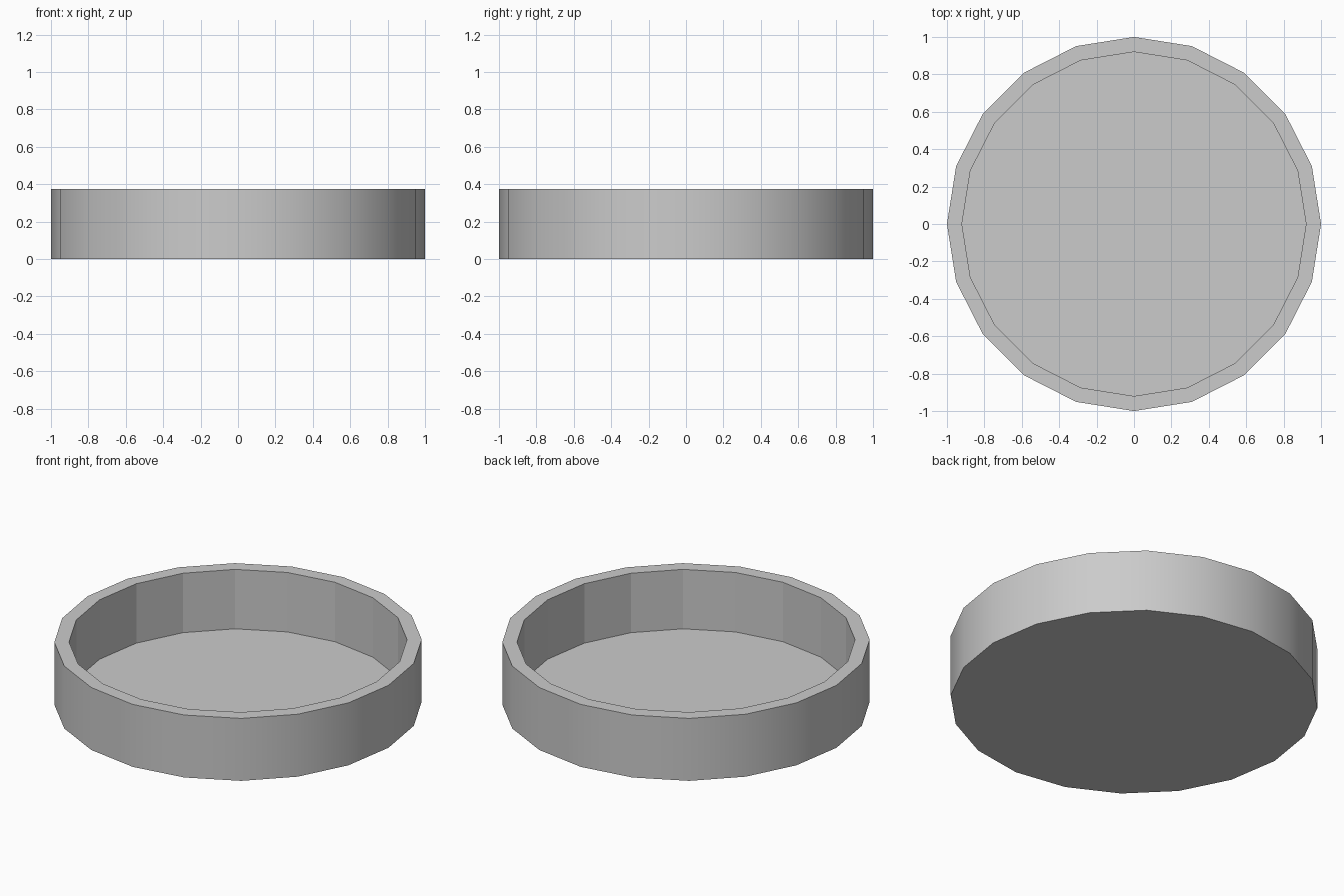
import bpy, bmesh
from math import cos, sin, tau

if "Cube" in bpy.data.objects:
    bpy.data.objects.remove(bpy.data.objects["Cube"])

SIDES = 20
HEIGHT = 0.375
FLOOR = 0.018

bm = bmesh.new()


def ring(radius, z):
    return [bm.verts.new((radius * cos(tau * i / SIDES), radius * sin(tau * i / SIDES), z))
            for i in range(SIDES)]


def bridge(a, b, smooth=False):
    for i in range(SIDES):
        j = (i + 1) % SIDES
        bm.faces.new((a[i], a[j], b[j], b[i])).smooth = smooth


# Profile rings from the underside, up the outer wall and down to the floor
outer_bottom = ring(1.0, 0)
outer_top = ring(1.0, HEIGHT)
inner_top = ring(0.92, HEIGHT)
inner_floor = ring(0.92, FLOOR)

bridge(outer_bottom, outer_top, smooth=True)   # outer wall
bridge(outer_top, inner_top)                   # rim
bridge(inner_top, inner_floor)                 # inner wall, faceted
bm.faces.new(inner_floor)                      # floor
bm.faces.new(outer_bottom[::-1])               # underside

# Keep the rim and base edges crisp
for e in bm.edges:
    if e.calc_face_angle(0) > 0.7:
        e.smooth = False

mesh = bpy.data.meshes.new("round_tray")
bm.to_mesh(mesh)
bm.free()
tray = bpy.data.objects.new("round_tray", mesh)
bpy.context.collection.objects.link(tray)
